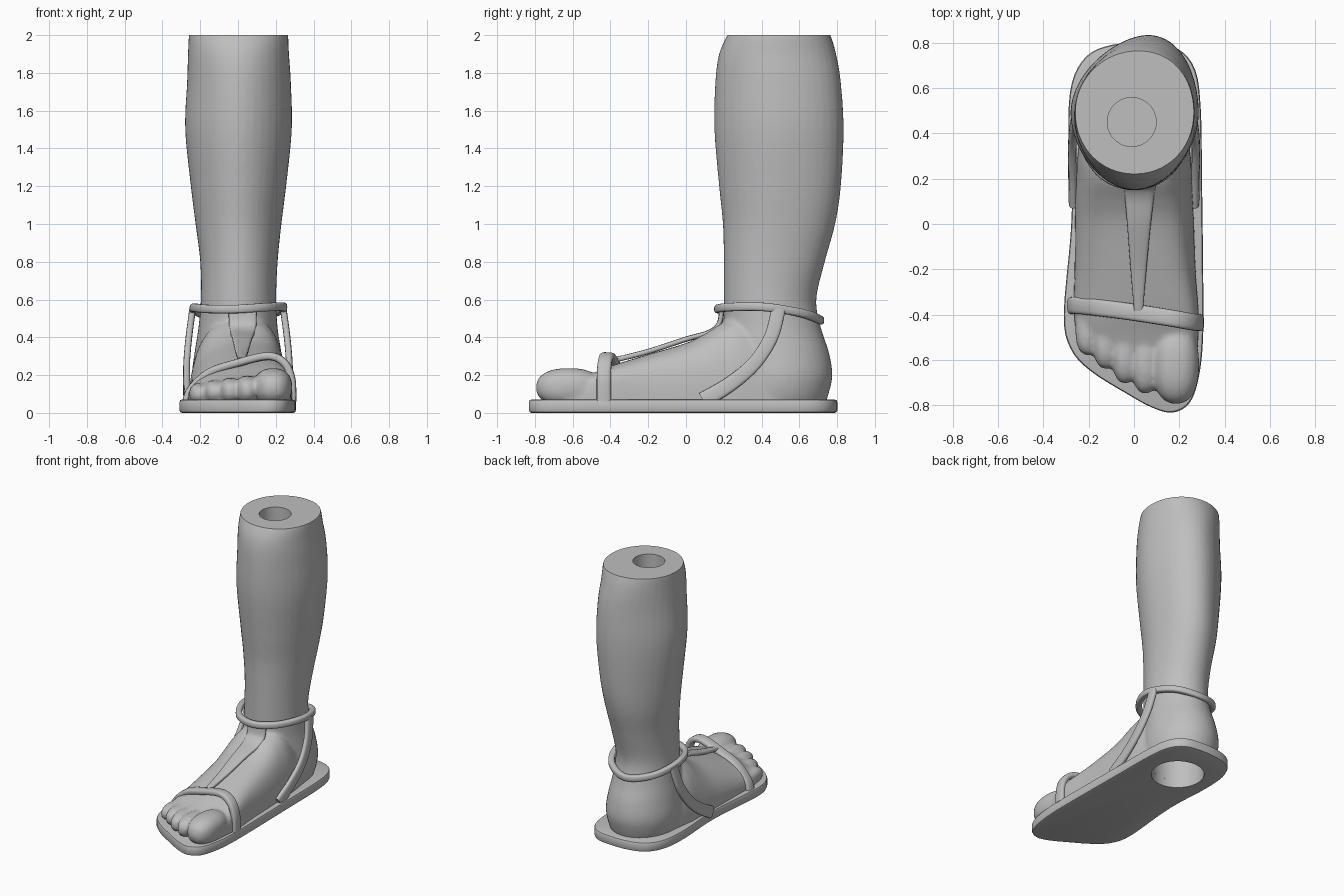
import bpy, bmesh, math
from mathutils import Vector

cube = bpy.data.objects.get("Cube")
if cube:
    bpy.data.objects.remove(cube)

grey = bpy.data.materials.new("plain_grey")
grey.use_nodes = True
grey.diffuse_color = (0.52, 0.52, 0.52, 1)
grey.node_tree.nodes["Principled BSDF"].inputs["Base Color"].default_value = (0.52, 0.52, 0.52, 1)


def spline(pts, steps, closed=False):
    """Catmull-Rom samples through tuples of any length."""
    n, out = len(pts), []
    pick = (lambda i: pts[i % n]) if closed else (lambda i: pts[max(0, min(n - 1, i))])
    for i in range(n if closed else n - 1):
        a, b, c, d = (pick(i + k) for k in (-1, 0, 1, 2))
        for s in range(steps):
            t = s / steps
            out.append([q + t / 2 * (r - p + t * (2 * p - 5 * q + 4 * r - e + t * (3 * (q - r) + e - p)))
                        for p, q, r, e in zip(a, b, c, d)])
    if not closed:
        out.append(list(pts[-1]))
    return out


def loft(bm, rings, closed=False):
    """Skin a list of point rings, capping the ends when open."""
    vs = [[bm.verts.new(p) for p in ring] for ring in rings]
    n = len(vs[0])
    for i in range(len(vs) if closed else len(vs) - 1):
        a, b = vs[i], vs[(i + 1) % len(vs)]
        for j in range(n):
            bm.faces.new((a[j], a[(j + 1) % n], b[(j + 1) % n], b[j]))
    if not closed:
        bm.faces.new(vs[0][::-1])
        bm.faces.new(vs[-1])


def finish(name, bm):
    bmesh.ops.recalc_face_normals(bm, faces=bm.faces)
    mesh = bpy.data.meshes.new(name)
    bm.to_mesh(mesh)
    bm.free()
    mesh.materials.append(grey)
    ob = bpy.data.objects.new(name, mesh)
    bpy.context.collection.objects.link(ob)
    return ob


def activate(ob):
    bpy.ops.object.select_all(action='DESELECT')
    ob.select_set(True)
    bpy.context.view_layer.objects.active = ob


def smooth(ob, angle=40):
    activate(ob)
    bpy.ops.object.shade_smooth_by_angle(angle=math.radians(angle))


def apply(ob, kind, **settings):
    activate(ob)
    mod = ob.modifiers.new(kind, kind)
    for key, value in settings.items():
        setattr(mod, key, value)
    bpy.ops.object.modifier_apply(modifier=mod.name)


def power(v, e):
    return math.copysign(abs(v) ** e, v)


def ribbon(name, pts, thick, outward, closed=False):
    """Rounded strap along (x, y, z, width) points, facing along outward(p)."""
    path = spline(pts, 8, closed)
    rings, n = [], len(path)
    for i, (x, y, z, w) in enumerate(path):
        p = Vector((x, y, z))
        nxt = path[(i + 1) % n] if closed else path[min(n - 1, i + 1)]
        prv = path[i - 1] if closed else path[max(0, i - 1)]
        tan = (Vector(nxt[:3]) - Vector(prv[:3])).normalized()
        nor = outward(p)
        nor = (nor - tan * nor.dot(tan)).normalized()
        side = tan.cross(nor)
        angles = [math.tau * k / 16 for k in range(16)]
        rings.append([p + side * (w / 2 * power(math.cos(a), 0.6)) + nor * (thick / 2 * power(math.sin(a), 0.6))
                      for a in angles])
    bm = bmesh.new()
    loft(bm, rings, closed)
    smooth(finish(name, bm), 60)


AXIS = Vector((-0.01, 0.45))


def drill(ob, radius, z0, z1):
    """Cut a round socket on the leg axis."""
    bm = bmesh.new()
    loft(bm, [[(AXIS.x + radius * math.cos(a), AXIS.y + radius * math.sin(a), z)
               for a in (math.tau * k / 48 for k in range(48))] for z in (z0, z1)])
    cutter = finish("socket_cutter", bm)
    cutter.hide_render = True
    apply(ob, 'BOOLEAN', operation='DIFFERENCE', solver='EXACT', object=cutter)
    bpy.data.objects.remove(cutter)


# Leg and heel: z, left x, right x, front y, back y, sideways lean of the calf, roundness
body = bmesh.new()
leg = [(0.03, -0.21, 0.21, 0.2, 0.73, 0, 1), (0.1, -0.235, 0.235, 0.2, 0.755, 0, 1),
       (0.2, -0.245, 0.245, 0.2, 0.775, 0, 1), (0.32, -0.23, 0.23, 0.2, 0.757, 0, 1),
       (0.45, -0.21, 0.21, 0.2, 0.715, 0, 1), (0.6, -0.197, 0.202, 0.2, 0.69, 0, 1),
       (0.8, -0.2, 0.21, 0.2, 0.735, 0.05, 1), (1.0, -0.225, 0.23, 0.195, 0.79, 0.1, 1.03),
       (1.2, -0.25, 0.255, 0.175, 0.82, 0.15, 1.06), (1.5, -0.28, 0.285, 0.15, 0.835, 0.18, 1.08),
       (1.75, -0.27, 0.28, 0.155, 0.82, 0.16, 1.06), (1.9, -0.265, 0.27, 0.175, 0.795, 0.1, 1.02),
       (2.0, -0.26, 0.265, 0.22, 0.765, 0.06, 0.97), (2.05, -0.25, 0.25, 0.26, 0.74, 0.05, 0.97)]
rings = []
for z, x0, x1, y0, y1, lean, e in spline(leg, 5):
    ring = []
    for k in range(40):
        c, s = math.cos(math.tau * k / 40), math.sin(math.tau * k / 40)
        dy = (y1 - y0) / 2 * power(s, e)
        ring.append(((x0 + x1) / 2 + (x1 - x0) / 2 * power(c, e) + lean * max(dy, 0) * s, (y0 + y1) / 2 + dy, z))
    rings.append(ring)
loft(body, rings)

# Foot: y, left x, right x, top z, shift of the instep towards the big toe
foot = [(0.52, -0.22, 0.22, 0.4, 0), (0.3, -0.25, 0.25, 0.5, 0.02), (0.2, -0.255, 0.255, 0.485, 0.02),
        (0.1, -0.26, 0.26, 0.42, 0.03), (0, -0.26, 0.265, 0.37, 0.04), (-0.2, -0.262, 0.272, 0.31, 0.06),
        (-0.38, -0.265, 0.285, 0.255, 0.09), (-0.48, -0.25, 0.285, 0.215, 0.1),
        (-0.56, -0.18, 0.28, 0.185, 0.06), (-0.64, -0.06, 0.27, 0.16, 0.03)]
rings = []
for y, x0, x1, top, skew in spline(foot, 5):
    ring = []
    for k in range(25):
        c, s = math.cos(math.pi * k / 24), math.sin(math.pi * k / 24)
        ring.append(((x0 + x1) / 2 + (x1 - x0) / 2 * power(c, 0.75) + skew * s * s, y, 0.08 + (top - 0.08) * s ** 0.9))
    rings.append([(ring[0][0], y, 0.03)] + ring + [(ring[-1][0], y, 0.03)])
loft(body, rings)

# Toes, slightly boxy: centre x, centre y, half width, half length, height centre, half height
for x, y, rx, ry, z, rz in [(0.185, -0.62, 0.103, 0.175, 0.135, 0.102), (0.05, -0.6, 0.062, 0.15, 0.12, 0.078),
                            (-0.04, -0.565, 0.058, 0.14, 0.115, 0.072), (-0.125, -0.515, 0.056, 0.125, 0.11, 0.065),
                            (-0.203, -0.47, 0.056, 0.11, 0.1, 0.058)]:
    for v in bmesh.ops.create_uvsphere(body, u_segments=24, v_segments=16, radius=1)["verts"]:
        a, b, c = (power(q, 0.85) for q in v.co)
        v.co = (x + rx * a, y + ry * b, z + rz * c)

# Fuse the body, then trim it flat at the top and at the sole
leg_and_foot = finish("leg_and_foot", body)
apply(leg_and_foot, 'REMESH', mode='VOXEL', voxel_size=0.012)
apply(leg_and_foot, 'SMOOTH', factor=0.5, iterations=6)
bm = bmesh.new()
bm.from_mesh(leg_and_foot.data)
for height, up in ((2.0, 1), (0.06, -1)):
    cut = bmesh.ops.bisect_plane(bm, geom=bm.verts[:] + bm.edges[:] + bm.faces[:], plane_co=(0, 0, height),
                                 plane_no=(0, 0, up), clear_outer=True)
    edges = [e for e in cut["geom_cut"] if isinstance(e, bmesh.types.BMEdge)]
    bmesh.ops.holes_fill(bm, edges=edges, sides=0)
bm.to_mesh(leg_and_foot.data)
bm.free()
drill(leg_and_foot, 0.108, 1.7, 2.1)
drill(leg_and_foot, 0.18, -0.1, 0.3)
smooth(leg_and_foot)

# Sole: rounded rim lofted round to the socket opening
outline = [(0.17, -0.832), (0.245, -0.79), (0.285, -0.68), (0.305, -0.5), (0.305, -0.2), (0.3, 0.2), (0.295, 0.5),
           (0.27, 0.68), (0.19, 0.775), (0.05, 0.8), (-0.1, 0.79), (-0.21, 0.74), (-0.275, 0.62), (-0.29, 0.42),
           (-0.275, 0.15), (-0.28, -0.05), (-0.31, -0.4), (-0.28, -0.55), (-0.19, -0.65), (-0.03, -0.75), (0.08, -0.81)]
rim = [Vector(p) for p in spline(outline, 4, True)]
opening = [AXIS + (p - AXIS).normalized() * 0.18 for p in rim]
rings = [[(p.x, p.y, z) for p in opening] for z in (0.07, 0)]
for z, inset in ((0, 0.014), (0.004, 0.004), (0.014, 0), (0.058, 0), (0.067, 0.004), (0.07, 0.012)):
    rings.append([(p.x * (1 - inset / 0.3), p.y * (1 - inset / 0.8), z) for p in rim])
bm = bmesh.new()
loft(bm, rings, True)
smooth(finish("sole", bm))

# Ankle strap, dipping at the heel
ribbon("ankle_strap", [(0, 0.17, 0.55, 0.045), (0.155, 0.235, 0.56, 0.045), (0.24, 0.42, 0.56, 0.045),
                       (0.175, 0.625, 0.525, 0.045), (0, 0.71, 0.49, 0.045), (-0.175, 0.625, 0.52, 0.045),
                       (-0.235, 0.42, 0.555, 0.045), (-0.155, 0.235, 0.55, 0.045)], 0.042,
       lambda p: Vector((p.x, p.y - 0.44, 0)), True)

# Toe strap over the forefoot
ribbon("toe_strap", [(-0.275, -0.36, 0.06, 0.075), (-0.245, -0.36, 0.13, 0.075), (-0.15, -0.37, 0.215, 0.075),
                     (0, -0.39, 0.265, 0.075), (0.16, -0.415, 0.3, 0.075), (0.245, -0.43, 0.265, 0.075),
                     (0.283, -0.435, 0.18, 0.075), (0.288, -0.435, 0.06, 0.075)], 0.042,
       lambda p: Vector((p.x * 0.6, 0, p.z)))

# Instep strap, widening towards the ankle
ribbon("instep_strap", [(0.02, -0.38, 0.28, 0.04), (0.02, -0.2, 0.325, 0.07), (0.022, 0, 0.39, 0.105),
                        (0.024, 0.12, 0.425, 0.13), (0.025, 0.175, 0.47, 0.145), (0.025, 0.19, 0.55, 0.15)], 0.028,
       lambda p: Vector((0, -0.5, 1)))

# Side straps from the ankle to the sole
for side, name in ((1, "left_side_strap"), (-1, "right_side_strap")):
    ribbon(name, [(side * 0.24, 0.49, 0.55, 0.075), (side * 0.26, 0.45, 0.4, 0.075), (side * 0.272, 0.36, 0.26, 0.075),
                  (side * 0.272, 0.23, 0.15, 0.08), (side * 0.27, 0.09, 0.067, 0.085)], 0.035,
           lambda p: Vector((side, 0, 0.1)))
